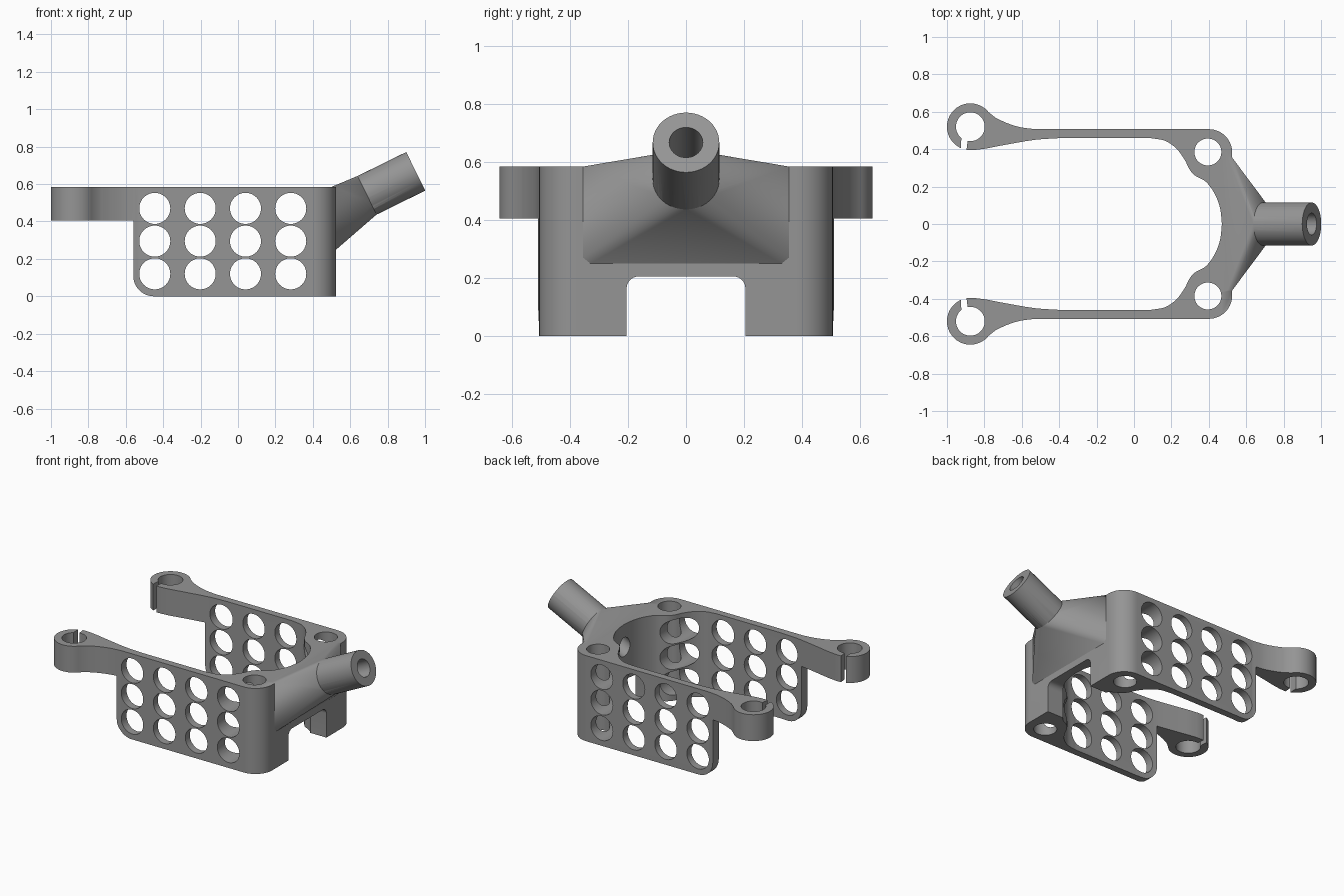
import bpy, bmesh, math
from mathutils import Vector

if "Cube" in bpy.data.objects:
    bpy.data.objects.remove(bpy.data.objects["Cube"])

TOP = 0.585
ALONG_Y = Vector((0, 1, 0))
UP = Vector((0, 0, 1))

grey = bpy.data.materials.new("mid grey")
grey.diffuse_color = (0.3, 0.3, 0.3, 1)
grey.use_nodes = True
grey.node_tree.nodes["Principled BSDF"].inputs["Base Color"].default_value = grey.diffuse_color


def arc(cx, cy, r, a0, a1, n):
    """Points on a circular arc, angles in degrees."""
    return [(cx + r * math.cos(math.radians(a0 + (a1 - a0) * i / n)),
             cy + r * math.sin(math.radians(a0 + (a1 - a0) * i / n))) for i in range(n + 1)]


def curve(pts, n=6):
    """Smooth curve through the given points."""
    v = [Vector(p) for p in pts]
    v = [2 * v[0] - v[1]] + v + [2 * v[-1] - v[-2]]
    out = []
    for a, b, c, d in zip(v, v[1:], v[2:], v[3:]):
        for i in range(n):
            t = i / n
            out.append(tuple(0.5 * (2 * b + (c - a) * t + (2 * a - 5 * b + 4 * c - d) * t * t
                                    + (3 * b - a - 3 * c + d) * t ** 3)))
    return out + [tuple(pts[-1])]


def to_object(name, bm):
    bmesh.ops.recalc_face_normals(bm, faces=bm.faces)
    mesh = bpy.data.meshes.new(name)
    bm.to_mesh(mesh)
    bm.free()
    mesh.materials.append(grey)
    ob = bpy.data.objects.new(name, mesh)
    bpy.context.collection.objects.link(ob)
    return ob


def prism(name, points, offset):
    """Extrude a flat polygon of 3D points by an offset."""
    bm = bmesh.new()
    face = bm.faces.new([bm.verts.new(p) for p in points])
    new = bmesh.ops.extrude_face_region(bm, geom=[face])["geom"]
    bmesh.ops.translate(bm, vec=Vector(offset),
                        verts=[g for g in new if isinstance(g, bmesh.types.BMVert)])
    return to_object(name, bm)


def circle(centre, axis, r, n=48):
    q = UP.rotation_difference(axis)
    return [Vector(centre) + q @ Vector((x, y, 0)) for x, y in arc(0, 0, r, 0, 360, n)[:-1]]


def rod(name, start, axis, r, length):
    return prism(name, circle(start, axis, r), axis * length)


def combine(target, tool, operation):
    mod = target.modifiers.new("combine", "BOOLEAN")
    mod.operation, mod.solver, mod.object = operation, "EXACT", tool
    bpy.context.view_layer.objects.active = target
    bpy.ops.object.modifier_apply(modifier=mod.name)
    bpy.data.objects.remove(tool)


# Frame outline: cavity, wall, clip ring and rounded corner, mirrored in y
half = curve([(0.47, 0), (0.46, 0.085), (0.432, 0.16), (0.385, 0.225), (0.325, 0.26),
              (0.295, 0.295), (0.27, 0.345), (0.225, 0.405), (0.165, 0.445), (0.09, 0.459)])
half += curve([(-0.40, 0.459), (-0.53, 0.45), (-0.68, 0.425), (-0.79, 0.404), (-0.85, 0.396)])
half += arc(-0.875, 0.52, 0.125, -90, -322, 40)
half += curve([(-0.74, 0.568), (-0.68, 0.54), (-0.61, 0.518), (-0.53, 0.507)])
half += arc(0.40, 0.382, 0.125, 90, 0, 14)
outline = half + [(x, -y) for x, y in reversed(half[1:])]
frame = prism("clip_frame", [(x, y, 0) for x, y in outline], (0, 0, TOP))

# Flared neck on the end wall, with a tilted tube
tilt = math.radians(26.2)
axis = Vector((math.cos(tilt), 0, math.sin(tilt)))
root = Vector((0.69, 0, 0.54))
bm = bmesh.new()
for p in circle(root, axis, 0.115):
    bm.verts.new(p)
for s in (-1, 1):
    for x in (0.50, 0.525):
        for y, z in ((0.355, TOP), (0.355, 0.27), (0.33, 0.25)):
            bm.verts.new((x, s * y, z))
hull = bmesh.ops.convex_hull(bm, input=bm.verts)
bmesh.ops.delete(bm, geom=[v for v in bm.verts if not v.link_faces], context="VERTS")
combine(frame, to_object("neck", bm), "UNION")
combine(frame, rod("tube", root - axis * 0.08, axis, 0.115, 0.37), "UNION")
combine(frame, rod("bore", root - axis * 0.4, axis, 0.058, 0.9), "DIFFERENCE")

# Space below the clip arms, with the rounded lower plate corner
under = [(-1.2, -0.1), (-0.45, -0.1)] + arc(-0.45, 0.11, 0.11, -90, -180, 12)
under += [(-0.56, 0.405), (-1.2, 0.405)]
combine(frame, prism("arm_relief", [(x, -1, z) for x, z in under], (0, 2, 0)), "DIFFERENCE")

# Rounded notch at the bottom of the end wall
notch = [(0.205, -0.1)] + arc(0.165, 0.165, 0.04, 0, 90, 8)
notch += arc(-0.165, 0.165, 0.04, 90, 180, 8) + [(-0.205, -0.1)]
combine(frame, prism("notch", [(0.3, y, z) for y, z in notch], (0.5, 0, 0)), "DIFFERENCE")

# Corner holes, clip holes and clip slots
for s in (-1, 1):
    combine(frame, rod("corner_hole", (0.395, s * 0.385, -0.1), UP, 0.072, 0.9), "DIFFERENCE")
    combine(frame, rod("clip_hole", (-0.875, s * 0.52, 0.3), UP, 0.077, 0.5), "DIFFERENCE")
    slot = [(-0.928, 0.36), (-0.9, 0.36), (-0.885, 0.48), (-0.922, 0.48)]
    combine(frame, prism("clip_slot", [(x, s * y, 0.3) for x, y in slot], (0, 0, 0.5)), "DIFFERENCE")

# Grid of holes through both side walls
for x in (-0.445, -0.202, 0.04, 0.282):
    for z in (0.12, 0.295, 0.47):
        combine(frame, rod("side_hole", (x, -0.8, z), ALONG_Y, 0.083, 1.6), "DIFFERENCE")

# Smooth round surfaces, crisp edges
bpy.ops.object.select_all(action="DESELECT")
frame.select_set(True)
bpy.context.view_layer.objects.active = frame
bpy.ops.object.shade_smooth_by_angle(angle=math.radians(30))
